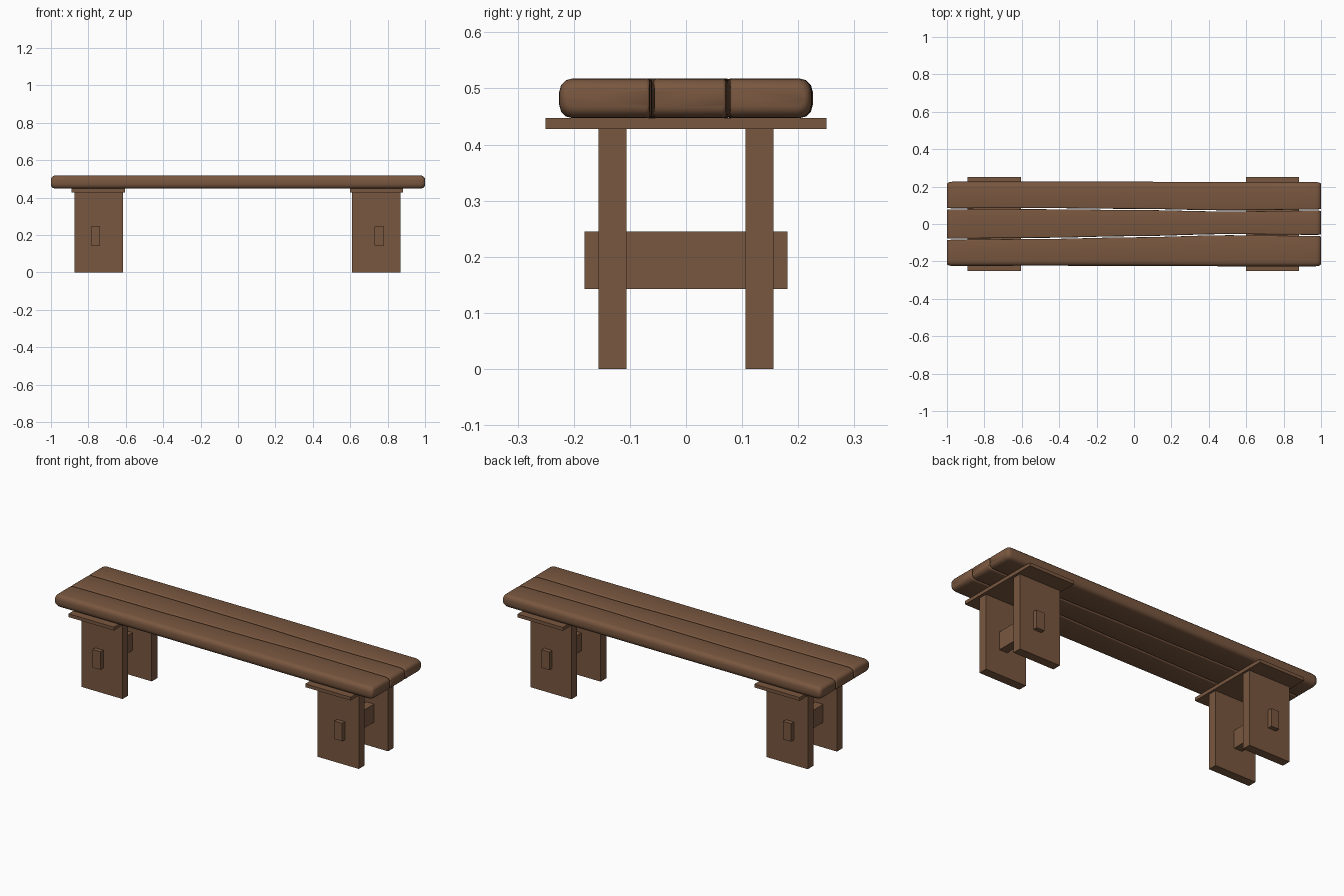
import bpy, bmesh, math

if "Cube" in bpy.data.objects:
    bpy.data.objects.remove(bpy.data.objects["Cube"])

wood = bpy.data.materials.new("wood")
wood.diffuse_color = (0.19, 0.095, 0.05, 1)
wood.use_nodes = True
wood.node_tree.nodes["Principled BSDF"].inputs["Base Color"].default_value = wood.diffuse_color


def finish(name, bm):
    bmesh.ops.recalc_face_normals(bm, faces=bm.faces)
    me = bpy.data.meshes.new(name)
    bm.to_mesh(me)
    bm.free()
    me.materials.append(wood)
    ob = bpy.data.objects.new(name, me)
    bpy.context.collection.objects.link(ob)
    return ob


def box(name, x, y, z):
    bm = bmesh.new()
    bmesh.ops.create_cube(bm, size=1)
    for v in bm.verts:
        for i, (a, b) in enumerate((x, y, z)):
            v.co[i] = a + (b - a) * (v.co[i] + 0.5)
    return finish(name, bm)


def lerp(xs, ys, x):
    for i in range(len(xs) - 1):
        if x <= xs[i + 1]:
            t = (x - xs[i]) / (xs[i + 1] - xs[i])
            t = t * t * (3 - 2 * t)
            return ys[i] + (ys[i + 1] - ys[i]) * t
    return ys[-1]


# Hand-cut plank: rounded section lofted along x between two wavy edges
def plank(name, lo, hi, r_lo, r_hi):
    z0, z1, seg, end = 0.447, 0.518, 3, 0.028
    xs = [-1, -0.5, 0, 0.5, 1]
    caps = [(end * (1 - math.sin(a)), 1 - math.cos(a))
            for a in (math.pi / 2 * i / 4 for i in range(5))]
    stations = [(-1 + d, k) for d, k in
                [(end * (1 - math.cos(i * math.pi / 8)),
                  1 - math.sin(i * math.pi / 8)) for i in range(5)]]
    stations += [(-0.9 + 0.1 * i, 0) for i in range(19)]
    stations += [(-x, k) for x, k in reversed(stations[:5])]
    bm = bmesh.new()
    rings = []
    for x, k in stations:
        a = lerp(xs, lo, x) + k * r_lo * 0.5
        b = lerp(xs, hi, x) - k * r_hi * 0.5
        c, d = z0 + k * 0.02, z1 - k * 0.02
        s = 1 - 0.35 * k
        ring = []
        for cy, cz, r, start in ((b - r_hi * s, d, r_hi * s, 0), (a + r_lo * s, d, r_lo * s, 1),
                                 (a + r_lo * s, c, r_lo * s, 2), (b - r_hi * s, c, r_hi * s, 3)):
            zc = cz - r if start < 2 else cz + r
            for i in range(seg + 1):
                t = math.pi / 2 * (start + i / seg)
                ring.append(bm.verts.new((x, cy + r * math.cos(t), zc + r * math.sin(t))))
        rings.append(ring)
    n = len(rings[0])
    for p, q in zip(rings, rings[1:]):
        for i in range(n):
            bm.faces.new((p[i], p[(i + 1) % n], q[(i + 1) % n], q[i]))
    bm.faces.new(rings[0])
    bm.faces.new(rings[-1])
    ob = finish(name, bm)
    bpy.ops.object.select_all(action='DESELECT')
    ob.select_set(True)
    bpy.context.view_layer.objects.active = ob
    bpy.ops.object.shade_smooth_by_angle(angle=math.radians(40))


# Seat planks
gap_front = [-0.081, -0.077, -0.068, -0.057, -0.061]
gap_back = [0.081, 0.082, 0.078, 0.07, 0.075]
g = 0.003
plank("front_plank", [-0.224, -0.223, -0.224, -0.226, -0.226],
      [y - g for y in gap_front], 0.024, 0.007)
plank("middle_plank", [y + g for y in gap_front],
      [y - g for y in gap_back], 0.007, 0.007)
plank("back_plank", [y + g for y in gap_back],
      [0.226, 0.226, 0.226, 0.225, 0.224], 0.007, 0.024)

# Trestles: top plate, two board legs, through stretcher
for side, s in (("left", -1), ("right", 1)):
    def span(a, b):
        return sorted((s * a - 0.003, s * b - 0.003))
    box(side + "_top_plate", span(0.601, 0.886), (-0.25, 0.25), (0.428, 0.447))
    for face, f in (("front", -1), ("back", 1)):
        box(f"{side}_{face}_leg", span(0.613, 0.871),
            sorted((f * 0.106, f * 0.156)), (0, 0.428))
    box(side + "_stretcher", span(0.734, 0.784), (-0.181, 0.181), (0.143, 0.245))
